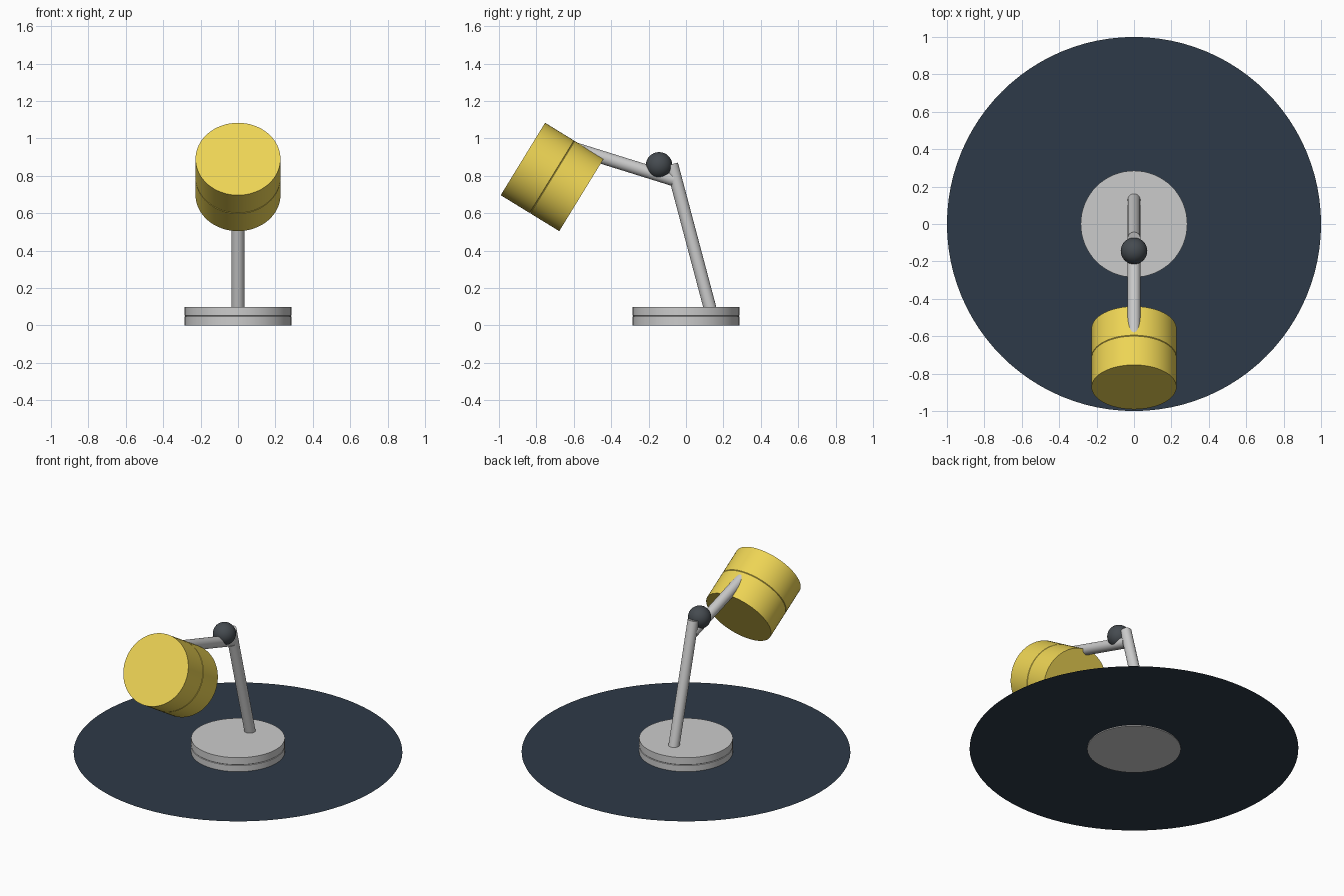
import bpy, bmesh, math
from mathutils import Vector

if "Cube" in bpy.data.objects:
    bpy.data.objects.remove(bpy.data.objects["Cube"])

def material(name, rgb):
    m = bpy.data.materials.new(name)
    m.diffuse_color = (*rgb, 1)
    m.use_nodes = True
    m.node_tree.nodes["Principled BSDF"].inputs["Base Color"].default_value = m.diffuse_color
    return m

slate = material("slate", (0.027, 0.042, 0.065))
yellow = material("yellow", (0.85, 0.66, 0.09))
charcoal = material("charcoal", (0.06, 0.07, 0.08))

def finish(bm, name, mat=None, angle=30):
    bmesh.ops.recalc_face_normals(bm, faces=bm.faces)
    me = bpy.data.meshes.new(name)
    bm.to_mesh(me)
    bm.free()
    ob = bpy.data.objects.new(name, me)
    bpy.context.collection.objects.link(ob)
    if mat:
        me.materials.append(mat)
    bpy.ops.object.select_all(action='DESELECT')
    ob.select_set(True)
    bpy.context.view_layer.objects.active = ob
    bpy.ops.object.shade_smooth_by_angle(angle=math.radians(angle))
    return ob

def rod(name, a, b, r, mat=None, seam=0.0, n=64):
    """Closed cylinder from a to b, optionally with a fine seam halfway."""
    a, b = Vector(a), Vector(b)
    d = b - a
    h = d.length
    prof = [(r, 0)]
    if seam:
        prof += [(r, h / 2 - seam), (r - seam, h / 2), (r, h / 2 + seam)]
    prof.append((r, h))
    q = d.to_track_quat('Z', 'Y')
    bm = bmesh.new()
    rings = [[bm.verts.new(a + q @ Vector((pr * math.cos(2 * math.pi * i / n),
                                           pr * math.sin(2 * math.pi * i / n), pz)))
              for i in range(n)] for pr, pz in prof]
    for lo, hi in zip(rings, rings[1:]):
        for i in range(n):
            j = (i + 1) % n
            bm.faces.new((lo[i], lo[j], hi[j], hi[i]))
    bm.faces.new(rings[0][::-1])
    bm.faces.new(rings[-1])
    return finish(bm, name, mat)

# Thin round table surface
bm = bmesh.new()
bmesh.ops.create_circle(bm, cap_ends=True, segments=96, radius=1.0)
bmesh.ops.translate(bm, verts=bm.verts, vec=(0, 0, 0.006))
for f in bm.faces:
    if f.normal.z < 0:
        f.normal_flip()
finish(bm, "table_disc", slate)

# Weighted foot
rod("base", (0, 0, 0), (0, 0, 0.10), 0.285, seam=0.003)

# Arms
rod("lower_arm", (0, 0.137, 0.06), (0, -0.076, 0.862), 0.034, n=32)
rod("upper_arm", (0, -0.067, 0.78), (0, -0.64, 0.959), 0.035, n=32)

# Elbow ball
bm = bmesh.new()
bmesh.ops.create_uvsphere(bm, u_segments=32, v_segments=16, radius=0.071)
bmesh.ops.translate(bm, verts=bm.verts, vec=(0, -0.144, 0.856))
finish(bm, "elbow_joint", charcoal)

# Drum shade tilted up toward the front
rod("lamp_shade", (0, -0.559, 0.698), (0, -0.872, 0.890), 0.227, yellow, seam=0.003)
